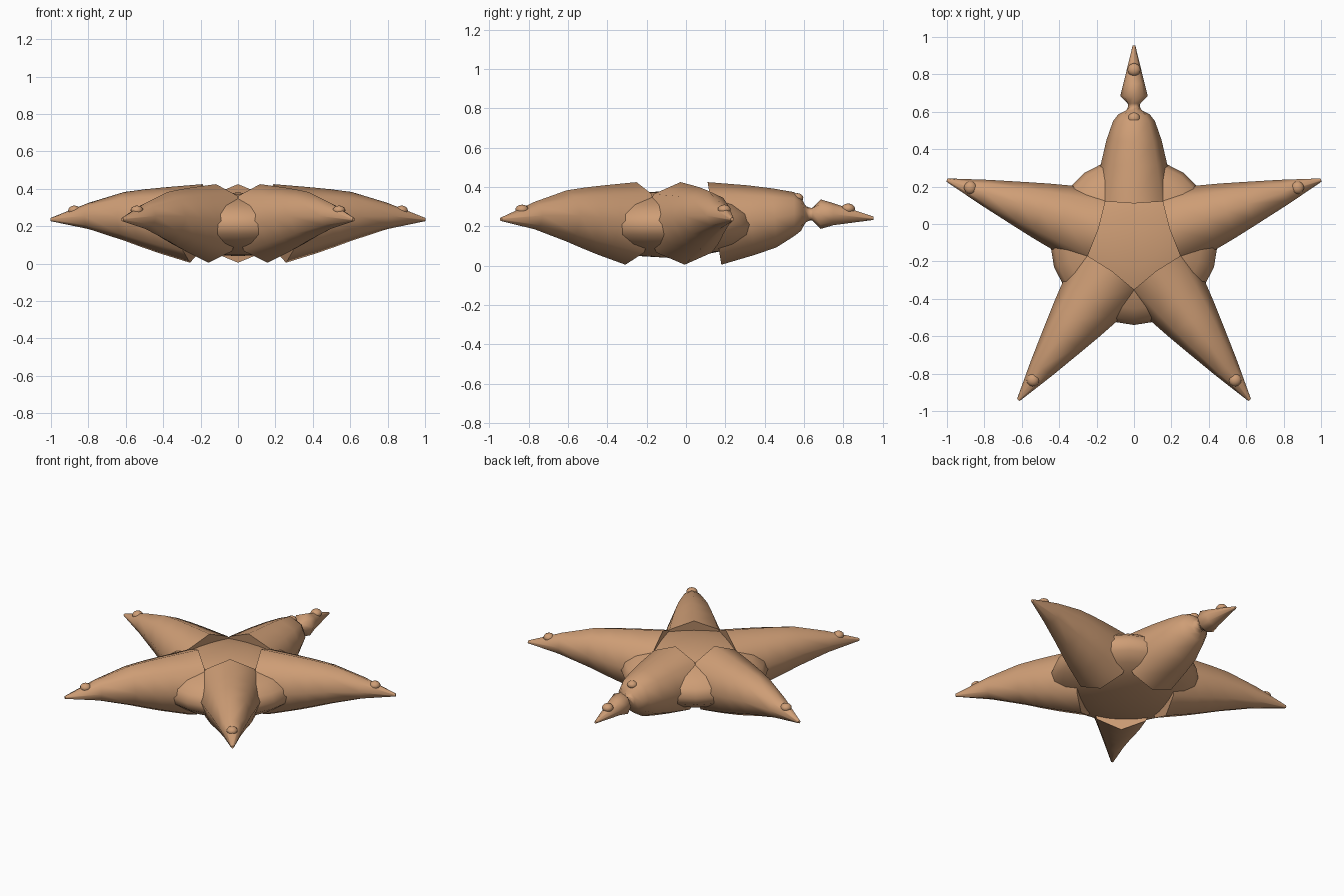
import bpy, bmesh, math
from mathutils import Matrix, Vector

if "Cube" in bpy.data.objects:
    bpy.data.objects.remove(bpy.data.objects["Cube"])

CENTRE_Y = -0.09
SIDES = 8

tan = bpy.data.materials.new("sandy_tan")
tan.diffuse_color = (0.62, 0.34, 0.18, 1)
tan.use_nodes = True
tan.node_tree.nodes["Principled BSDF"].inputs["Base Color"].default_value = tan.diffuse_color


def finish(name, bm, angle):
    """Turn a bmesh into a smooth-shaded object in the tan colour."""
    bmesh.ops.recalc_face_normals(bm, faces=bm.faces)
    me = bpy.data.meshes.new(name)
    bm.to_mesh(me)
    bm.free()
    me.materials.append(tan)
    ob = bpy.data.objects.new(name, me)
    bpy.context.collection.objects.link(ob)
    bpy.ops.object.select_all(action='DESELECT')
    ob.select_set(True)
    bpy.context.view_layer.objects.active = ob
    bpy.ops.object.shade_smooth_by_angle(angle=math.radians(angle))
    return ob


def place(angle):
    return Matrix.Translation((0, CENTRE_Y, 0)) @ Matrix.Rotation(math.radians(angle), 4, 'Z')


def arm(name, angle, rings):
    """Loft rings of (distance, half width, half height, centre z, tilt, twist)."""
    bm = bmesh.new()
    loops = []
    for r, w, h, z, tilt, twist in rings:
        loop = []
        for i in range(SIDES):
            a = math.tau * i / SIDES + math.radians(twist)
            s = math.sin(a)
            loop.append(bm.verts.new((r - tilt * s, w * math.cos(a), z + h * s)))
        loops.append(loop)
    for a, b in zip(loops, loops[1:]):
        for i in range(SIDES):
            j = (i + 1) % SIDES
            bm.faces.new((a[i], a[j], b[j], b[i]))
    bm.faces.new(loops[0])
    bm.faces.new(loops[-1])
    bm.transform(place(angle))
    return finish(name, bm, 60)


def bump(name, angle, r, z, size):
    bm = bmesh.new()
    bmesh.ops.create_uvsphere(bm, u_segments=12, v_segments=8, radius=size)
    bm.transform(place(angle) @ Matrix.Translation((r, 0, z)) @ Matrix.Diagonal((1, 1, 0.75, 1)))
    return finish(name, bm, 60)


# Central flattened disc
bm = bmesh.new()
bmesh.ops.create_uvsphere(bm, u_segments=20, v_segments=10, radius=1)
bm.transform(Matrix.Translation((0, CENTRE_Y, 0.21)) @ Matrix.Rotation(math.pi / 2, 4, 'Z')
             @ Matrix.Diagonal((0.45, 0.45, 0.17, 1)))
finish("body_disc", bm, 60)

# Four whole arms with a raised bump near each tip
base = [(0.235, 0.21, 0.21, 0.215, 0.035, 0),
        (0.42, 0.175, 0.177, 0.232, 0.02, 0)]
whole = base + [(0.53, 0.15, 0.155, 0.243, 0.01, 0),
                (0.64, 0.122, 0.13, 0.253, 0, 0),
                (0.84, 0.07, 0.07, 0.255, 0, 0),
                (1.052, 0.009, 0.009, 0.236, 0, 0)]
for i, ang in enumerate((18, 162, 234, 306)):
    arm(f"arm_{i + 1}", ang, whole)
    bump(f"tip_bump_{i + 1}", ang, 0.92, 0.285, 0.034)

# Back arm with a pinched, twisted neck before its tip
pinched = base + [(0.54, 0.147, 0.15, 0.243, 0.01, 0),
                  (0.64, 0.112, 0.112, 0.262, 0, 0),
                  (0.675, 0.085, 0.085, 0.262, 0, 0),
                  (0.695, 0.048, 0.05, 0.262, 0, 15),
                  (0.715, 0.032, 0.034, 0.262, 0, 45),
                  (0.735, 0.036, 0.036, 0.262, 0, 75),
                  (0.775, 0.073, 0.075, 0.262, 0, 90),
                  (0.84, 0.057, 0.056, 0.262, 0, 90),
                  (1.045, 0.007, 0.008, 0.241, 0, 90)]
arm("pinched_arm", 90, pinched)
bump("pinched_arm_tip_bump", 90, 0.915, 0.29, 0.035)
bump("pinched_arm_stump_bump", 90, 0.655, 0.345, 0.032)
